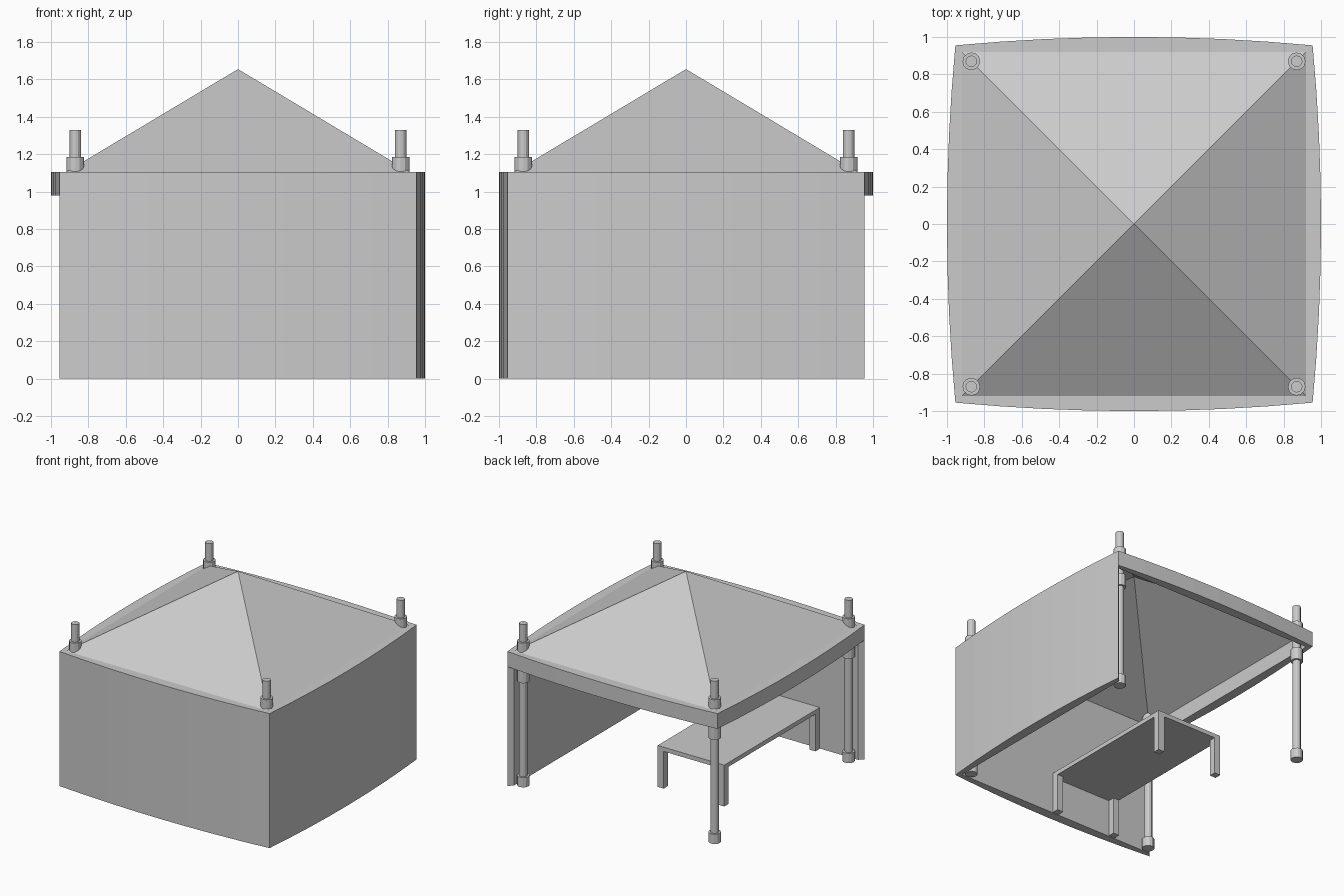
import bpy, bmesh, math
from mathutils import Matrix, Vector

if "Cube" in bpy.data.objects:
    bpy.data.objects.remove(bpy.data.objects["Cube"])

C, BULGE, INNER, N = 0.955, 0.045, 0.92, 8   # corner, side bulge, inner face, segments
EAVE, APEX = 1.105, 1.655
POLE = 0.87


def finish(name, bm):
    bmesh.ops.recalc_face_normals(bm, faces=bm.faces)
    mesh = bpy.data.meshes.new(name)
    bm.to_mesh(mesh)
    bm.free()
    ob = bpy.data.objects.new(name, mesh)
    bpy.context.collection.objects.link(ob)
    return ob


def band(name, sides, z0, z1):
    """Bowed strip running anticlockwise round the tent, starting at the front left corner."""
    plan = []
    for s in range(sides):
        rot = Matrix.Rotation(s * math.pi / 2, 3, 'Z')
        for i in range(N):
            t = -1 + 2 * i / N
            plan.append((rot @ Vector((C * t, -(C + BULGE * (1 - t * t)), 0)),
                         rot @ Vector((INNER * t, -INNER, 0))))
    closed = sides == 4
    if not closed:
        rot = Matrix.Rotation(sides * math.pi / 2, 3, 'Z')
        plan.append((rot @ Vector((-C, -C, 0)), rot @ Vector((-INNER, -INNER, 0))))
    bm = bmesh.new()
    cols = [[bm.verts.new((p.x, p.y, z)) for p, z in ((o, z0), (o, z1), (n, z1), (n, z0))]
            for o, n in plan]
    for k in range(len(cols) if closed else len(cols) - 1):
        a, b = cols[k], cols[(k + 1) % len(cols)]
        for j in range(4):
            m = (j + 1) % 4
            bm.faces.new((a[j], b[j], b[m], a[m]))
    if not closed:
        bm.faces.new(cols[0])
        bm.faces.new(cols[-1])
    return finish(name, bm)


def add_box(bm, x0, x1, y0, y1, z0, z1):
    m = Matrix.Translation(((x0 + x1) / 2, (y0 + y1) / 2, (z0 + z1) / 2))
    bmesh.ops.create_cube(bm, size=1, matrix=m @ Matrix.Diagonal((x1 - x0, y1 - y0, z1 - z0, 1)))


# Valance on all sides, full walls on the front and right
band("valance", 4, 0.98, EAVE)
band("front_and_right_wall", 2, 0, 0.98)

# Pyramid roof, a single open sheet
bm = bmesh.new()
top = bm.verts.new((0, 0, APEX))
base = [bm.verts.new((x * INNER, y * INNER, EAVE)) for x, y in ((-1, -1), (1, -1), (1, 1), (-1, 1))]
for i in range(4):
    bm.faces.new((base[i], base[(i + 1) % 4], top))
finish("roof", bm)

# Corner poles with foot, slider and top bracket: (radius, bottom, top)
PARTS = ((0.031, 0, 1.33), (0.047, 0, 0.08), (0.047, 0.855, 0.955), (0.047, 1.09, 1.185))
for side_y, sy in (("front", -1), ("back", 1)):
    for side_x, sx in (("left", -1), ("right", 1)):
        bm = bmesh.new()
        for r, z0, z1 in PARTS:
            bmesh.ops.create_cone(bm, cap_ends=True, segments=12, radius1=r, radius2=r, depth=z1 - z0,
                                  matrix=Matrix.Translation((sx * POLE, sy * POLE, (z0 + z1) / 2)))
        finish(f"{side_y}_{side_x}_pole", bm)

# Table near the front wall
X0, X1, Y0, Y1, H, T, W = -0.575, 0.03, -0.915, 0.325, 0.34, 0.035, 0.055
bm = bmesh.new()
add_box(bm, X0, X1, Y0, Y1, H - T, H)
finish("table_top", bm)
bm = bmesh.new()
for x in (X0, X1 - W):
    for y in (Y0, Y1 - W):
        add_box(bm, x, x + W, y, y + W, 0, H - T)
finish("table_legs", bm)
